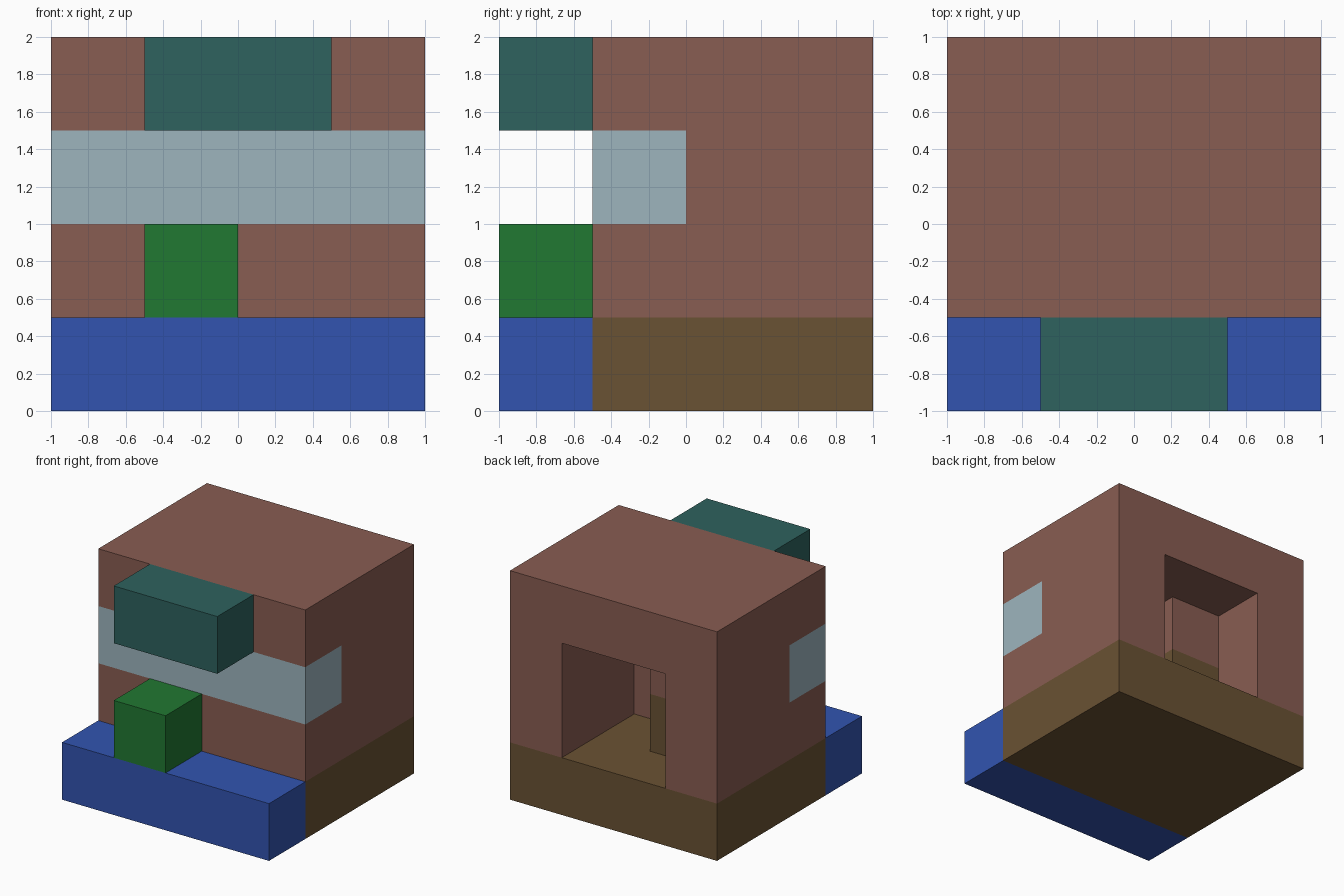
import bpy
import bmesh

cube = bpy.data.objects.get("Cube")
if cube:
    bpy.data.objects.remove(cube, do_unlink=True)


def linear(c):
    c /= 255
    return c / 12.92 if c <= 0.04045 else ((c + 0.055) / 1.055) ** 2.4


def material(name, r, g, b):
    mat = bpy.data.materials.new(name)
    mat.use_nodes = True
    colour = (linear(r), linear(g), linear(b), 1)
    mat.diffuse_color = colour
    mat.node_tree.nodes["Principled BSDF"].inputs["Base Color"].default_value = colour
    return mat


def box(name, mat, xs, ys, zs):
    """Flat-faced block spanning the given x, y and z ranges."""
    bm = bmesh.new()
    bmesh.ops.create_cube(bm, size=1)
    for v in bm.verts:
        v.co = [span[0] if c < 0 else span[1] for c, span in zip(v.co, (xs, ys, zs))]
    mesh = bpy.data.meshes.new(name)
    bm.to_mesh(mesh)
    bm.free()
    mesh.materials.append(mat)
    obj = bpy.data.objects.new(name, mesh)
    bpy.context.collection.objects.link(obj)
    return obj


brick = material("red brown brick", 137, 93, 82)
earth = material("olive brown base", 106, 82, 51)
glass = material("pale blue window", 157, 181, 190)
blue = material("blue step", 50, 84, 176)
green = material("green block", 33, 120, 50)
teal = material("teal canopy", 46, 98, 94)

# Shared spans: whole width, and the four storeys
WIDE = (-1, 1)
GROUND, LOWER, MIDDLE, TOP = [(i / 2, i / 2 + 0.5) for i in range(4)]
DOORWAY = (LOWER[0], MIDDLE[1])

# Depth layers from front to back
PORCH, FRONT, ROOM = (-1, -0.5), (-0.5, 0), (0, 1)

# Base and shell around a recess open at the back
box("base", earth, WIDE, (-0.5, 1), GROUND)
box("front_wall", brick, WIDE, FRONT, LOWER)
box("window_band", glass, WIDE, FRONT, MIDDLE)
box("left_wall", brick, (0.5, 1), ROOM, DOORWAY)
box("right_wall", brick, (-1, -0.5), ROOM, DOORWAY)
box("roof", brick, WIDE, (-0.5, 1), TOP)

# Pillar in the inner corner of the recess
box("pillar_foot", earth, (-0.5, 0), (0, 0.5), LOWER)
box("pillar_top", brick, (-0.5, 0), (0, 0.5), MIDDLE)

# Blocks on the front
box("front_step", blue, WIDE, PORCH, GROUND)
box("front_block", green, (-0.5, 0), PORCH, LOWER)
box("canopy", teal, (-0.5, 0.5), PORCH, TOP)
